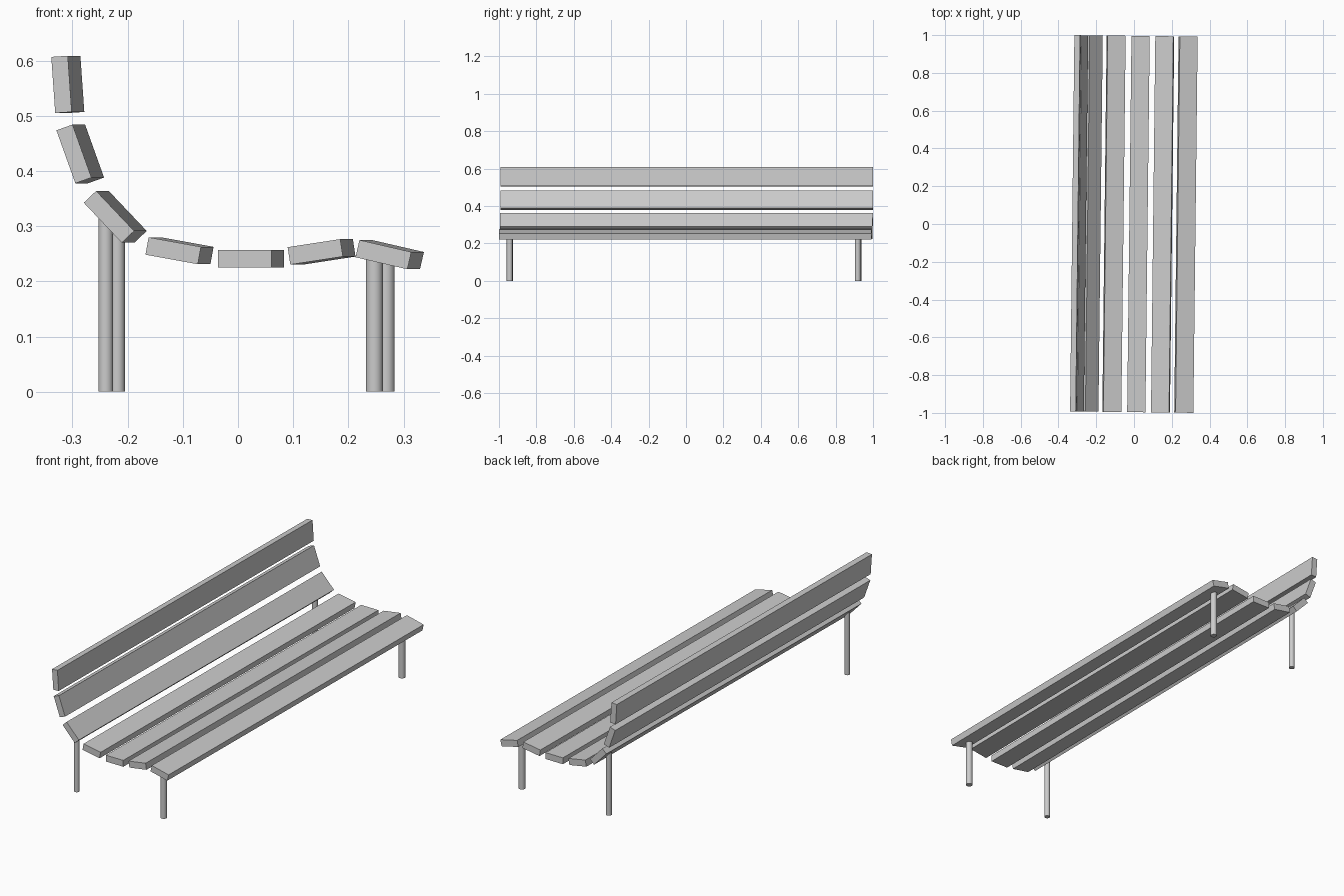
import bpy
from math import radians
from mathutils import Matrix

if "Cube" in bpy.data.objects:
    bpy.data.objects.remove(bpy.data.objects["Cube"])

# The whole bench is turned very slightly about z
YAW = -0.01145
TURN = Matrix.Rotation(YAW, 3, 'Z')


def slat(name, x, z, pitch, width=0.0965, thick=0.032):
    """Long plank; pitch tips its +x edge downwards."""
    bpy.ops.mesh.primitive_cube_add(size=1)
    ob = bpy.context.object
    ob.name = name
    for v in ob.data.vertices:
        v.co.x *= width
        v.co.y *= 1.992
        v.co.z *= thick
    ob.location = TURN @ Matrix.Translation((x, 0, z)).translation
    ob.rotation_euler = (0, radians(pitch), YAW)


def leg(name, x, y, radius, height):
    bpy.ops.mesh.primitive_cylinder_add(vertices=32, radius=radius, depth=height)
    ob = bpy.context.object
    ob.name = name
    bpy.ops.object.shade_smooth_by_angle()
    ob.location = TURN @ Matrix.Translation((x, y, height / 2)).translation
    ob.rotation_euler = (0, 0, YAW)


# Backrest planks, top to bottom
slat("back_slat_top", -0.3085, 0.557, 86, 0.102, 0.030)
slat("back_slat_middle", -0.286, 0.431, 70.3, 0.102, 0.031)
slat("back_slat_bottom", -0.2225, 0.317, 46.5, 0.100, 0.031)

# Seat planks, back to front
seat = [(-0.106, 0.2555, 10.3), (0.0, 0.241, 0), (0.1515, 0.2535, -8.7), (0.275, 0.2485, 13)]
seat[1] = (0.0235, 0.241, 0)
for i, (x, z, pitch) in enumerate(seat, 1):
    slat(f"seat_slat_{i}", x, z, pitch)

# Four round legs
for side, y in (("left", -0.94), ("right", 0.921)):
    leg(f"front_leg_{side}", 0.258, y, 0.0155, 0.25)
    leg(f"back_leg_{side}", -0.229, y, 0.0135, 0.32)
